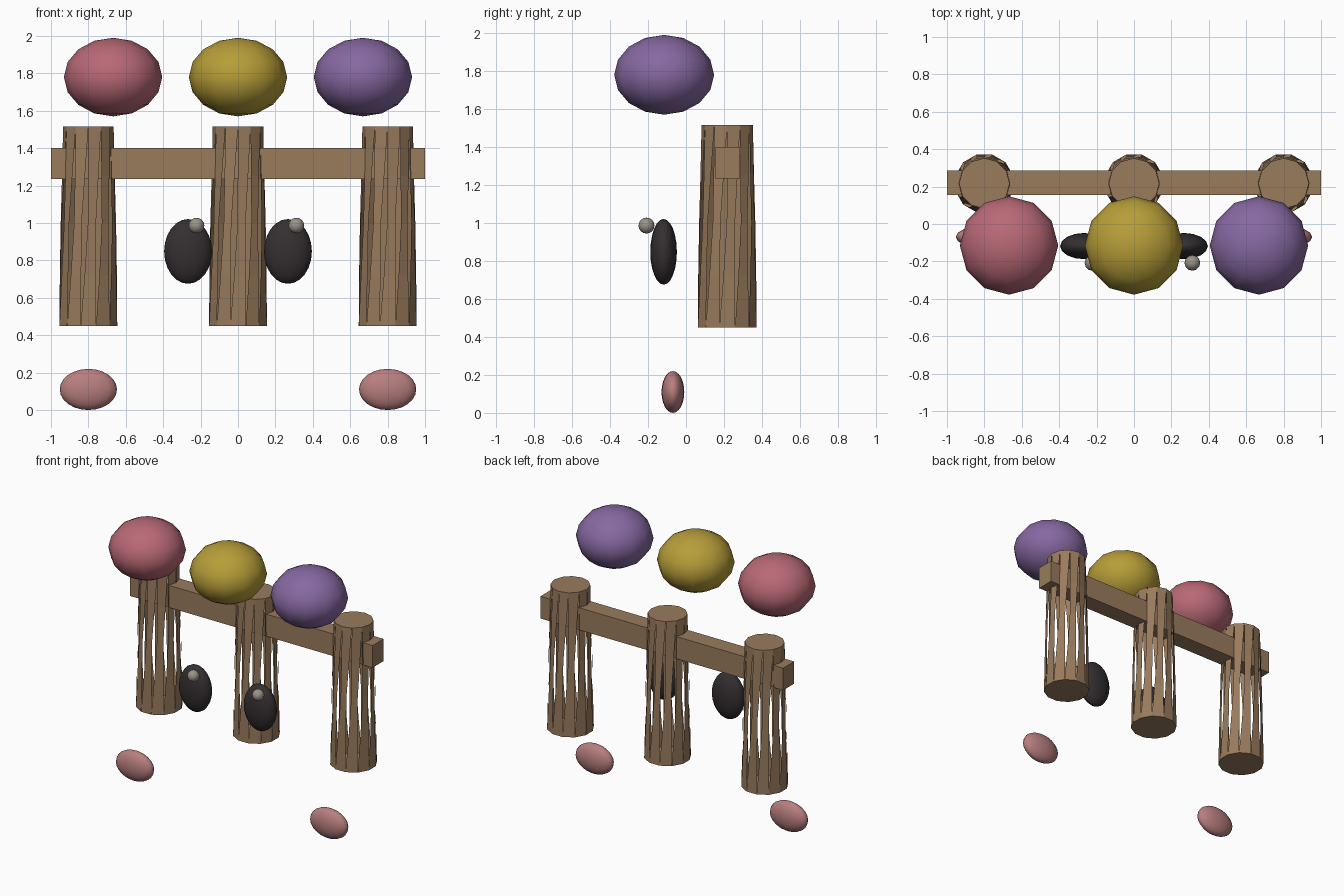
import bpy, bmesh
from math import sin, cos, radians

if "Cube" in bpy.data.objects:
    bpy.data.objects.remove(bpy.data.objects["Cube"])


def material(name, rgb):
    m = bpy.data.materials.new(name)
    m.diffuse_color = (*rgb, 1)
    m.use_nodes = True
    m.node_tree.nodes["Principled BSDF"].inputs["Base Color"].default_value = m.diffuse_color
    return m


wood = material("wood", (0.32, 0.20, 0.11))
rose = material("rose", (0.48, 0.14, 0.18))
gold = material("gold", (0.47, 0.34, 0.04))
violet = material("violet", (0.24, 0.14, 0.36))
dark = material("dark", (0.035, 0.028, 0.03))
pearl = material("pearl", (0.32, 0.29, 0.25))
pink = material("pink", (0.48, 0.21, 0.21))


def finish(name, bm, mat, smooth=False):
    me = bpy.data.meshes.new(name)
    bm.to_mesh(me)
    bm.free()
    for p in me.polygons:
        p.use_smooth = smooth
    me.materials.append(mat)
    ob = bpy.data.objects.new(name, me)
    bpy.context.collection.objects.link(ob)
    return ob


def ellipsoid(name, loc, radii, mat, segs=12, rings=8):
    bm = bmesh.new()
    bmesh.ops.create_uvsphere(bm, u_segments=segs, v_segments=rings, radius=1)
    bmesh.ops.scale(bm, vec=radii, verts=bm.verts)
    ob = finish(name, bm, mat, True)
    ob.location = loc


def post(name, x):
    """Tapered post: two end discs joined by slightly twisted slats with slits."""
    bm = bmesh.new()
    sides, y = 12, 0.217
    # height, radius, start angle, slit half-angle
    rows = [(0.45, 0.160, 15, 0), (0.72, 0.154, 19, 3.5), (1.0, 0.148, 22.5, 6.5),
            (1.25, 0.141, 26, 3.5), (1.515, 0.135, 30, 0)]

    def vert(z, r, deg):
        a = radians(deg)
        return bm.verts.new((x + r * cos(a), y + r * sin(a), z))

    for k in range(sides):
        prev = None
        for z, r, start, gap in rows:
            pair = (vert(z, r, start + 30 * k + gap),
                    vert(z, r, start + 30 * (k + 1) - gap))
            if prev:
                bm.faces.new((prev[0], prev[1], pair[1], pair[0]))
            prev = pair
    for (z, r, start, _), step in ((rows[0], -30), (rows[-1], 30)):
        bm.faces.new([vert(z, r, start + step * k) for k in range(sides)])
    bmesh.ops.remove_doubles(bm, verts=bm.verts, dist=0.0005)
    finish(name, bm, wood)


# Three posts
for label, x in (("left", -0.8), ("middle", 0), ("right", 0.8)):
    post(label + "_post", x)

# Crossbar
bm = bmesh.new()
bmesh.ops.create_cube(bm, size=1)
bmesh.ops.scale(bm, vec=(2.0, 0.13, 0.165), verts=bm.verts)
bmesh.ops.translate(bm, vec=(0, 0.22, 1.317), verts=bm.verts)
finish("crossbar", bm, wood)

# Coloured balls along the top
for label, x, mat in (("rose", -0.668, rose), ("gold", 0, gold), ("violet", 0.668, violet)):
    ellipsoid(label + "_ball", (x, -0.115, 1.78), (0.263, 0.263, 0.21), mat)

# Eyes with highlights, and cheeks
for label, s in (("left", -1), ("right", 1)):
    ellipsoid(label + "_eye", (s * 0.267, -0.118, 0.848), (0.128, 0.07, 0.173), dark, 16, 12)
    ellipsoid(label + "_eye_glint", (s * 0.267 + 0.045, -0.208, 0.986), (0.042,) * 3, pearl, 12, 8)
    ellipsoid(label + "_cheek", (s * 0.8, -0.069, 0.11), (0.153, 0.06, 0.11), pink, 16, 12)
